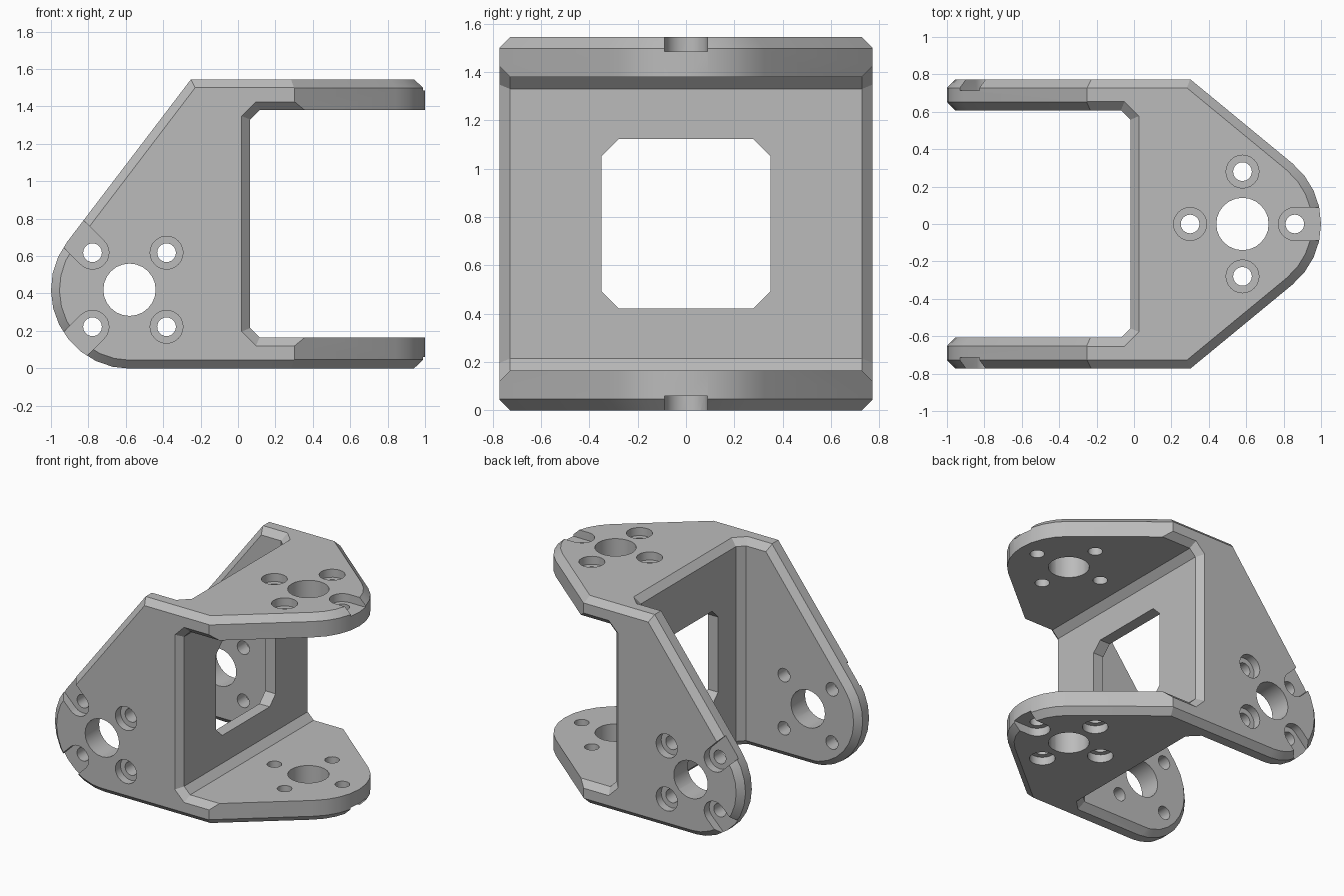
import bpy
import bmesh
from math import acos, atan2, cos, hypot, pi, radians, sin
from mathutils import Vector

cube = bpy.data.objects.get("Cube")
if cube:
    bpy.data.objects.remove(cube, do_unlink=True)

# Main dimensions
HEIGHT = 1.545
HALF = HEIGHT / 2
PLATE = 0.165
BEVEL = 0.045
FILLET = 0.05
EPS = 0.002          # keeps the two crossed bodies from sharing planes
HUB = 0.58           # distance of each bolt pattern from the middle
RADIUS = 0.42
BOLT_RING = 0.28
BORE_DEPTH = 0.06

grey = bpy.data.materials.new("matte grey")
grey.use_nodes = True
colour = (0.5, 0.5, 0.5, 1)
grey.diffuse_color = colour
grey.node_tree.nodes["Principled BSDF"].inputs["Base Color"].default_value = colour


def arc(cx, cy, r, start, end, steps):
    angles = [start + (end - start) * i / steps for i in range(steps + 1)]
    return [(cx + r * cos(a), cy + r * sin(a)) for a in angles]


def circle(cx, cy, r, steps=24):
    return arc(cx, cy, r, 0, 2 * pi, steps)[:-1]


def inset(points, d):
    """Move every edge of a counter-clockwise outline inward by d."""
    result = []
    for i, p in enumerate(points):
        p = Vector(p)
        a = (p - Vector(points[i - 1])).normalized()
        b = (Vector(points[(i + 1) % len(points)]) - p).normalized()
        na, nb = Vector((-a.y, a.x)), Vector((-b.y, b.x))
        result.append(tuple(p + (na + nb) * d / (1 + na.dot(nb))))
    return result


def loft(bm, rings, axis):
    """Skin a closed solid through (outline, position) rings along an axis."""
    place = {"x": lambda a, b, t: (t, a, b),
             "y": lambda a, b, t: (a, t, b),
             "z": lambda a, b, t: (a, b, t)}[axis]
    loops = [[bm.verts.new(place(a, b, t)) for a, b in pts] for pts, t in rings]
    for lo, hi in zip(loops, loops[1:]):
        for i in range(len(lo)):
            j = (i + 1) % len(lo)
            bm.faces.new((lo[i], lo[j], hi[j], hi[i]))
    bm.faces.new(loops[0])
    bm.faces.new(loops[-1])


def make(name, bm):
    bmesh.ops.recalc_face_normals(bm, faces=bm.faces)
    mesh = bpy.data.meshes.new(name)
    bm.to_mesh(mesh)
    bm.free()
    mesh.materials.append(grey)
    obj = bpy.data.objects.new(name, mesh)
    bpy.context.collection.objects.link(obj)
    return obj


def boolean(target, cutter, operation):
    mod = target.modifiers.new(operation, "BOOLEAN")
    mod.operation, mod.solver, mod.object = operation, "EXACT", cutter
    bpy.context.view_layer.objects.active = target
    bpy.ops.object.modifier_apply(modifier=mod.name)
    bpy.data.objects.remove(cutter, do_unlink=True)


def tangent(px, py, cx, cy, r, side):
    """Angle at which a line from p touches the circle."""
    dx, dy = px - cx, py - cy
    return atan2(dy, dx) + side * acos(r / hypot(dx, dy))


# Side outline: slanted and rounded on the right, slot between the two shelves
low, top = -EPS, HEIGHT + EPS
r = RADIUS + EPS
cx = -HUB + EPS
start = tangent(-0.25, top, cx, RADIUS, r, 1)
far = 1.05
side = arc(cx, RADIUS, r, start, 1.5 * pi, 10) + [
    (-0.12, low), (-0.08, low), (far, low), (far, PLATE),
    (0.065 + FILLET, PLATE), (0.065, PLATE + FILLET),
    (0.065, HEIGHT - PLATE - FILLET), (0.065 + FILLET, HEIGHT - PLATE),
    (far, HEIGHT - PLATE), (far, top), (-0.08, top), (-0.12, top), (-0.25, top)]
outer = inset(side, BEVEL)
inner = [q if p[0] < -0.1 else p for p, q in zip(side, outer)]
gap = HALF - PLATE
half_rings = [(outer, HALF), (side, HALF - BEVEL), (side, gap + BEVEL), (inner, gap - EPS)]
bm = bmesh.new()
loft(bm, [(p, -t) for p, t in half_rings] + half_rings[::-1], "y")
bracket = make("bracket", bm)

# Plan outline: pointed and rounded on the left, slot between the two cheeks
w = HALF + EPS
touch = tangent(0.3, w, HUB, 0, RADIUS, -1)
upper = [(0.3, w), (-far, w), (-far, gap), (-0.02 - FILLET, gap), (-0.02, gap - FILLET)]
plan = arc(HUB, 0, RADIUS, -touch, touch, 8) + upper + [(x, -y) for x, y in upper[::-1]]
b = BEVEL + EPS
bm = bmesh.new()
loft(bm, [(inset(plan, b), 0), (plan, b), (plan, HEIGHT - b), (inset(plan, b), HEIGHT)], "z")
boolean(bracket, make("plan_body", bm), "INTERSECT")

# Bolt patterns: (axis, centre, bolt angles, slotted angles, low face, high face)
patterns = [("y", (-HUB, RADIUS), (45, 135, 225, 315), (135, 225), -HALF, HALF),
            ("z", (HUB, 0), (0, 90, 180, 270), (0,), 0, HEIGHT)]
holes, bores = bmesh.new(), bmesh.new()
for axis, (hx, hy), angles, slotted, lo, hi in patterns:
    def through(points):
        loft(holes, [(points, lo - 0.1), (points, hi + 0.1)], axis)
    through(circle(hx, hy, 0.14))
    for deg in angles:
        a = radians(deg)
        bx, by = hx + BOLT_RING * cos(a), hy + BOLT_RING * sin(a)
        through(circle(bx, by, 0.05))
        # Counterbores, the outermost ones open to the rim
        shape = circle(bx, by, 0.088)
        if deg in slotted:
            shape = arc(bx, by, 0.088, a + pi / 2, a + 1.5 * pi, 12)
            shape += [(x + 0.4 * cos(a), y + 0.4 * sin(a)) for x, y in (shape[-1], shape[0])]
        loft(bores, [(shape, lo - 0.1), (shape, lo + BORE_DEPTH)], axis)
        loft(bores, [(shape, hi - BORE_DEPTH), (shape, hi + 0.1)], axis)

# Window through the middle wall
s, c = 0.35, 0.28
window = [(s, -c), (s, c), (c, s), (-c, s), (-s, c), (-s, -c), (-c, -s), (c, -s)]
window = [(y, z + HALF) for y, z in window]
loft(holes, [(window, -0.15), (window, 0.2)], "x")

boolean(bracket, make("hole_cutter", holes), "DIFFERENCE")
boolean(bracket, make("bore_cutter", bores), "DIFFERENCE")

# Soft shading on the rounded rims and bores only
bpy.ops.object.select_all(action="DESELECT")
bracket.select_set(True)
bpy.context.view_layer.objects.active = bracket
bpy.ops.object.shade_smooth_by_angle(angle=radians(25))
